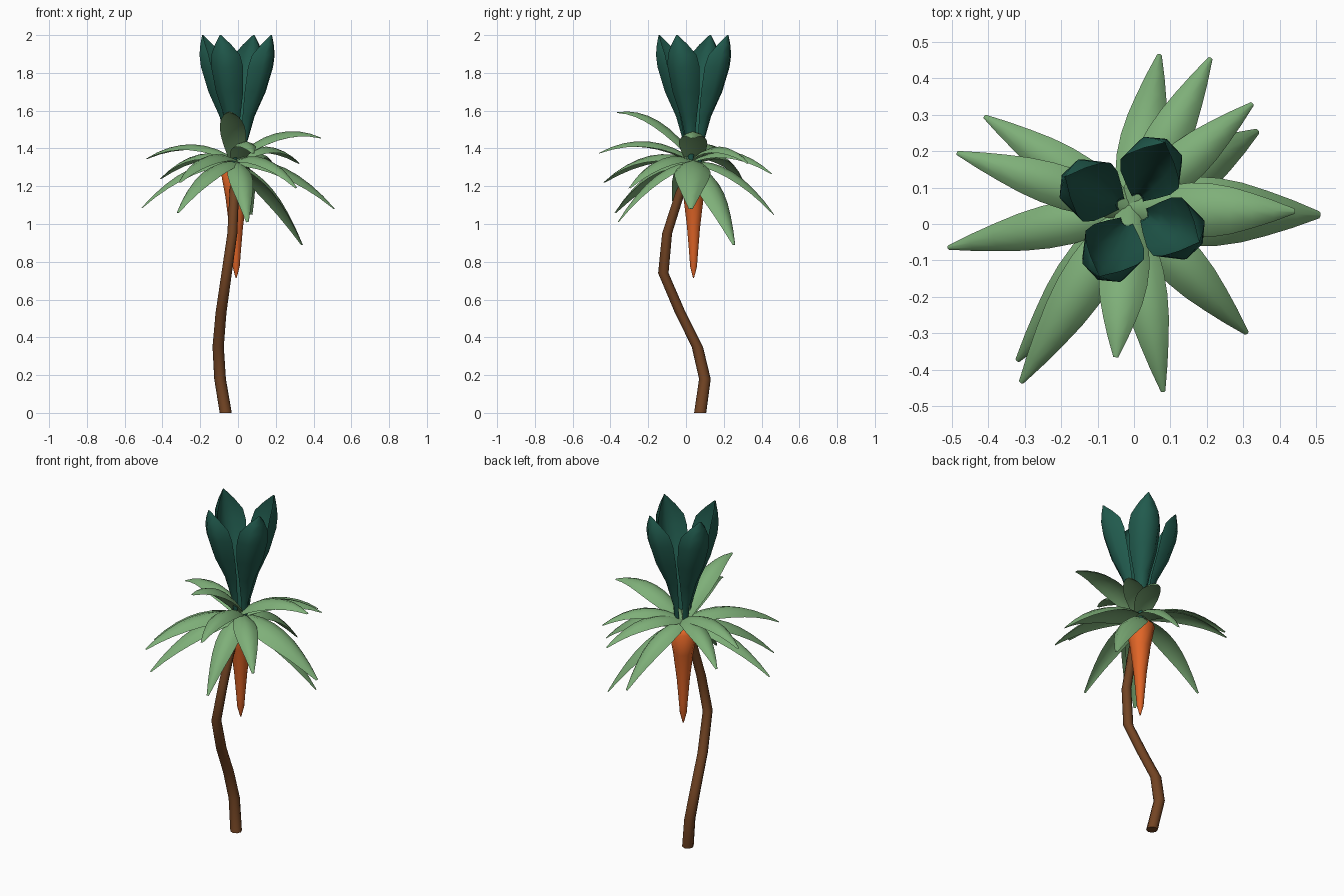
import bpy, bmesh, math
from mathutils import Vector

if "Cube" in bpy.data.objects:
    bpy.data.objects.remove(bpy.data.objects["Cube"])

CX, CY = -0.01, 0.04   # crown centre


def material(name, rgb):
    m = bpy.data.materials.new(name)
    m.diffuse_color = (*rgb, 1)
    m.use_nodes = True
    m.node_tree.nodes["Principled BSDF"].inputs["Base Color"].default_value = m.diffuse_color
    return m


BROWN = material("bark brown", (0.17, 0.058, 0.017))
ORANGE = material("orange", (0.75, 0.13, 0.02))
PALE = material("pale green", (0.21, 0.43, 0.19))
DARK = material("dark teal green", (0.015, 0.102, 0.074))


def loft(name, rings, mat, angle=60):
    """Skin a list of closed rings of points and cap both ends."""
    bm = bmesh.new()
    loops = [[bm.verts.new(p) for p in r] for r in rings]
    n = len(loops[0])
    for a, b in zip(loops, loops[1:]):
        for i in range(n):
            j = (i + 1) % n
            bm.faces.new((a[i], a[j], b[j], b[i]))
    bm.faces.new(loops[0][::-1])
    bm.faces.new(loops[-1])
    bmesh.ops.recalc_face_normals(bm, faces=bm.faces)
    me = bpy.data.meshes.new(name)
    bm.to_mesh(me)
    bm.free()
    ob = bpy.data.objects.new(name, me)
    bpy.context.collection.objects.link(ob)
    me.materials.append(mat)
    bpy.ops.object.select_all(action='DESELECT')
    ob.select_set(True)
    bpy.context.view_layer.objects.active = ob
    bpy.ops.object.shade_smooth_by_angle(angle=math.radians(angle))
    return ob


def ring(x, y, z, r, n):
    return [Vector((x + r * math.cos(math.tau * i / n),
                    y + r * math.sin(math.tau * i / n), z)) for i in range(n)]


# Crooked trunk
path = [(-0.065, 0.075, 0), (-0.095, 0.10, 0.18), (-0.105, 0.06, 0.35),
        (-0.09, -0.03, 0.53), (-0.06, -0.12, 0.74), (-0.03, -0.10, 0.95),
        (-0.02, -0.03, 1.17), (-0.01, 0.03, 1.29)]
loft("trunk", [ring(x, y, z, 0.032 - 0.006 * z, 8) for x, y, z in path], BROWN)

# Hanging orange root
root = [(0.003, 0.715), (0.019, 0.775), (0.024, 0.84), (0.036, 0.98),
        (0.056, 1.14), (0.08, 1.27), (0.05, 1.30)]
loft("hanging_root", [ring(CX, CY, z, r, 10) for r, z in root], ORANGE)

# Four upright cupped dark leaves: height, reach of back, reach of edges, half width
upright = [(1.30, 0.045, 0.03, 0.014), (1.42, 0.053, 0.035, 0.02),
           (1.57, 0.098, 0.055, 0.046), (1.70, 0.162, 0.082, 0.076),
           (1.83, 0.205, 0.108, 0.089), (1.895, 0.215, 0.128, 0.08),
           (1.95, 0.212, 0.165, 0.046), (2.0, 0.206, 0.2, 0.004)]
for k in range(4):
    a = math.radians(-26 + 90 * k)
    out, tan = Vector((math.cos(a), math.sin(a), 0)), Vector((-math.sin(a), math.cos(a), 0))
    rings = []
    for z, back, edge, hw in upright:
        c, d = Vector((-0.005, CY, z)), back - edge
        outer = [(-1, 0), (-0.72, 0.75), (0, 1), (0.72, 0.75), (1, 0)]
        inner = [(0.55, 0.5), (0, 0.75), (-0.55, 0.5)]
        rings.append([c + tan * hw * u + out * (edge + d * v) for u, v in outer + inner])
    loft(f"upright_leaf_{k + 1}", rings, DARK)

# Arching pale leaves: tip position and half width
tips = [(0.07, 0.465, 1.05, .065), (0.21, 0.455, 1.265, .062), (0.325, 0.33, 1.32, .06),
        (0.34, 0.255, 0.89, .08), (0.51, 0.025, 1.08, .095), (0.44, 0.035, 1.455, .075),
        (0.31, -0.30, 1.19, .065), (0.08, -0.46, 1.375, .06), (-0.05, -0.365, 1.59, .068),
        (-0.31, -0.435, 1.22, .068), (-0.32, -0.375, 1.06, .068), (-0.51, -0.065, 1.085, .06),
        (-0.485, 0.195, 1.345, .058), (-0.41, 0.295, 1.24, .058), (0.05, -0.36, 1.01, .065)]
widths = [0.45, 0.7, 0.9, 1.0, 0.98, 0.86, 0.65, 0.4, 0.1]
across = [-1, -0.6, 0, 0.6, 1]
for k, (x, y, z, w) in enumerate(tips):
    tip = Vector((x, y, z))
    start = Vector((CX, CY, 1.32))
    start -= Vector((x - CX, y - CY, 0)).normalized() * 0.02
    ctrl = (start + tip) / 2 + Vector((0, 0, 0.15))
    side = Vector((tip.y - start.y, start.x - tip.x, 0)).normalized()
    rings = []
    for i, f in enumerate(widths):
        t = i / (len(widths) - 1)
        p = start * (1 - t) ** 2 + ctrl * 2 * t * (1 - t) + tip * t * t
        tangent = ((ctrl - start) * (1 - t) + (tip - ctrl) * t).normalized()
        up = side.cross(tangent)
        h = w * f
        top = [p + side * u * h + up * h * (0.55 * (1 - u * u) - 0.3) for u in across]
        low = [p + side * u * h + up * h * (0.22 * (1 - u * u) - 0.3) for u in across[3:0:-1]]
        rings.append(top + low)
    loft(f"arching_leaf_{k + 1}", rings, PALE)
